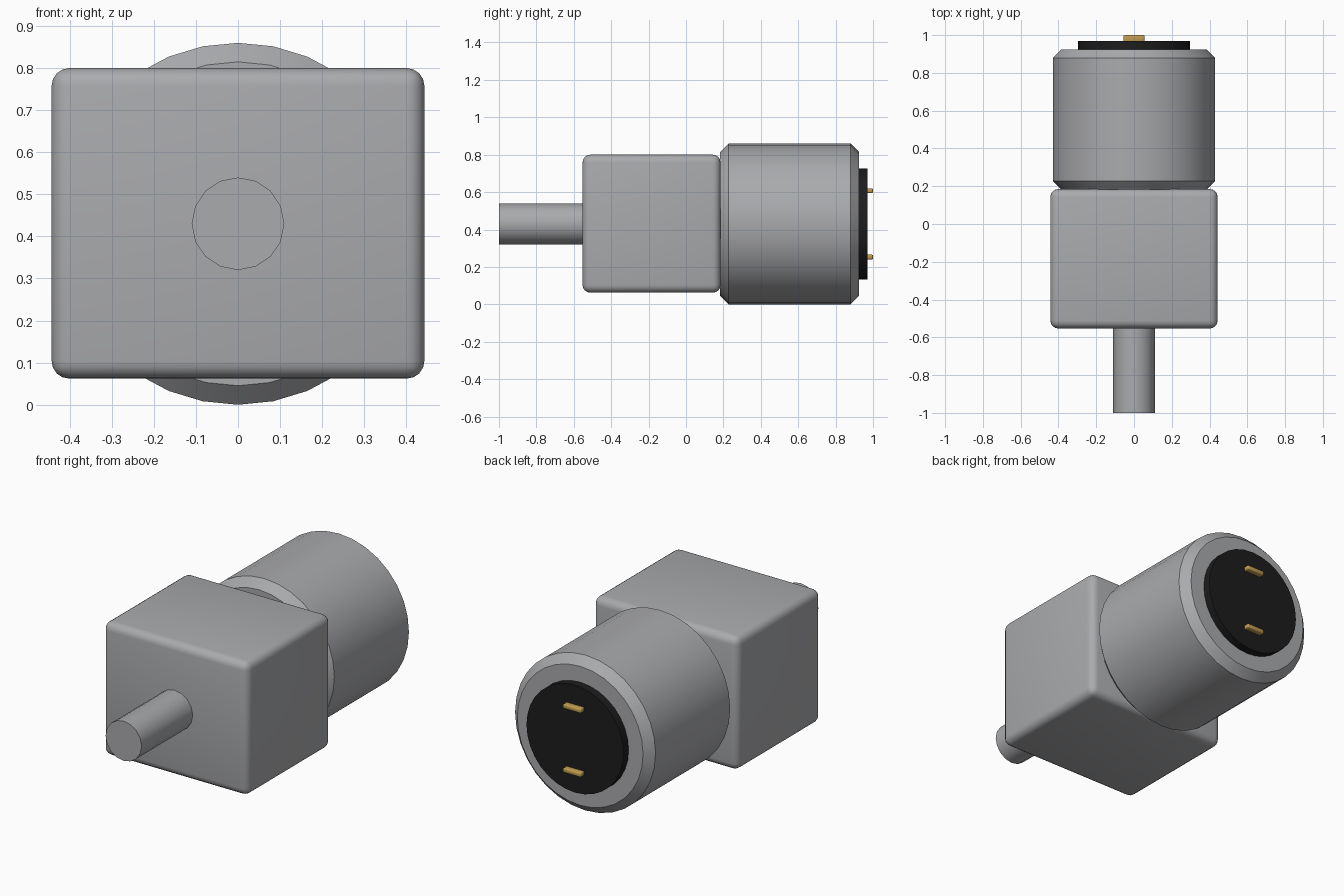
import bpy, math

if "Cube" in bpy.data.objects:
    bpy.data.objects.remove(bpy.data.objects["Cube"])

AXIS_Z = 0.43  # height of the motor axis


def material(name, rgb):
    m = bpy.data.materials.new(name)
    m.diffuse_color = (*rgb, 1)
    m.use_nodes = True
    m.node_tree.nodes["Principled BSDF"].inputs["Base Color"].default_value = m.diffuse_color
    return m


METAL = material("grey metal", (0.40, 0.405, 0.42))
BLACK = material("black plastic", (0.012, 0.012, 0.012))
BRASS = material("brass", (0.52, 0.33, 0.08))


def finish(obj, name, mat, bevel=0, segments=1, angle=35):
    obj.name = name
    obj.data.materials.append(mat)
    bpy.ops.object.transform_apply(location=False, rotation=True, scale=True)
    if bevel:
        mod = obj.modifiers.new("edge bevel", 'BEVEL')
        mod.width = bevel
        mod.segments = segments
        mod.limit_method = 'ANGLE'
        mod.angle_limit = math.radians(40)
        bpy.ops.object.modifier_apply(modifier=mod.name)
    bpy.ops.object.shade_smooth_by_angle(angle=math.radians(angle))
    return obj


def rod(name, radius, y0, y1, sides, mat, bevel=0):
    # cylinder along y on the motor axis
    bpy.ops.mesh.primitive_cylinder_add(
        vertices=sides, radius=radius, depth=y1 - y0,
        location=(0, (y0 + y1) / 2, AXIS_Z), rotation=(math.pi / 2, 0, 0))
    return finish(bpy.context.object, name, mat, bevel)


def box(name, centre, size, mat, bevel, segments):
    bpy.ops.mesh.primitive_cube_add(size=1, location=centre)
    bpy.context.object.scale = size
    return finish(bpy.context.object, name, mat, bevel, segments, 40)


# gearbox and output shaft
box("gearbox", (0, -0.184, 0.431), (0.886, 0.738, 0.738), METAL, 0.042, 4)
rod("output_shaft", 0.11, -1.0, -0.54, 16, METAL)

# motor can with chamfered ends, and rear cap
rod("motor_can", 0.43, 0.183, 0.925, 32, METAL, 0.045)
rod("rear_cap", 0.297, 0.91, 0.97, 32, BLACK)

# terminals above and below the axis
for side, label in ((1, "upper"), (-1, "lower")):
    box(label + "_terminal", (0, 0.98, AXIS_Z + side * 0.177),
        (0.112, 0.04, 0.026), BRASS, 0.008, 3)
